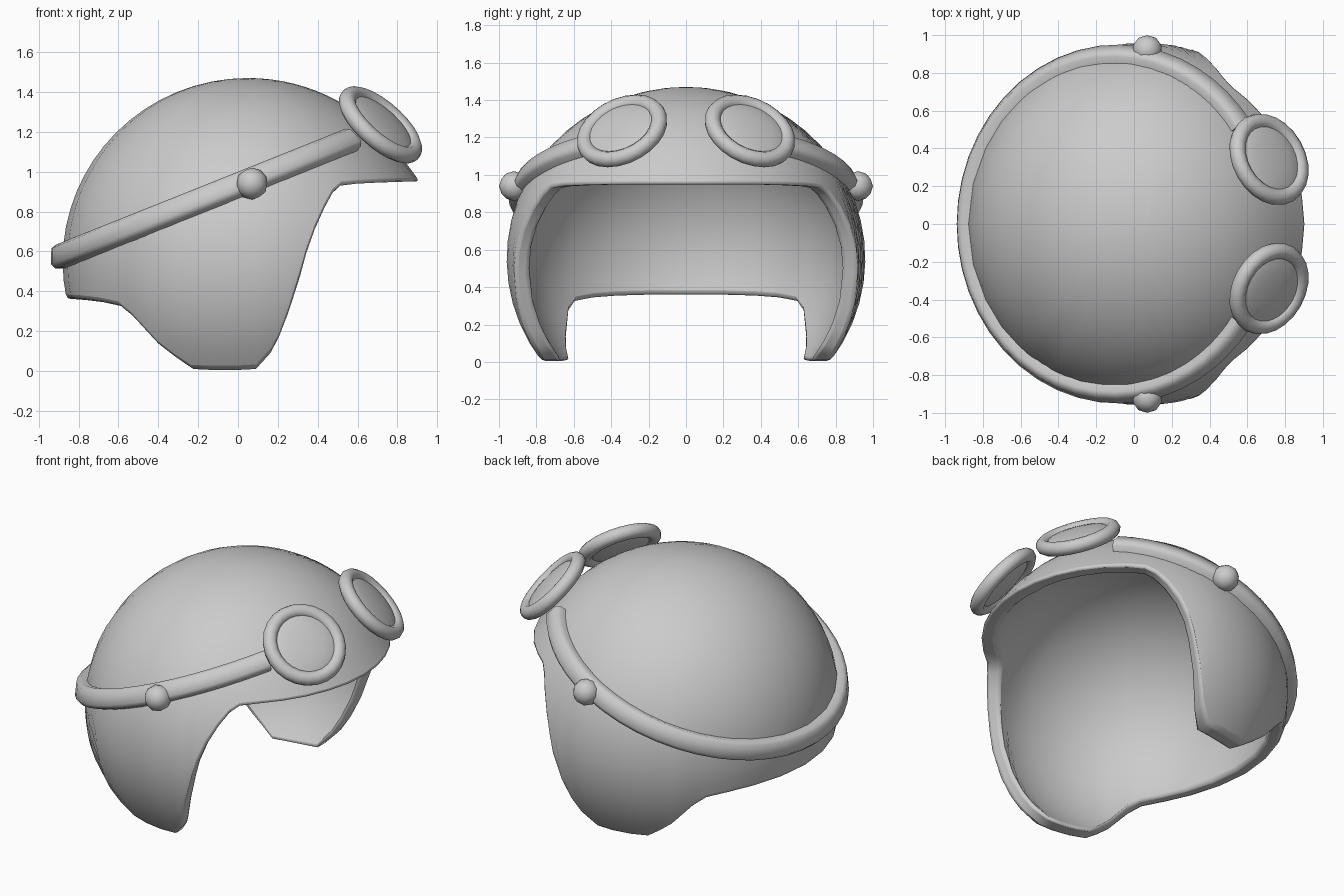
import bpy, bmesh, math
from mathutils import Vector

cube = bpy.data.objects.get("Cube")
if cube:
    bpy.data.objects.remove(cube, do_unlink=True)

grey = bpy.data.materials.new("plain grey")
grey.use_nodes = True
grey.diffuse_color = (0.6, 0.6, 0.6, 1)
grey.node_tree.nodes["Principled BSDF"].inputs["Base Color"].default_value = (0.6, 0.6, 0.6, 1)

CENTRE = Vector((0.05, 0, 0.55))
RADII = Vector((0.93, 0.96, 0.92))
THICK = 0.085


def on_dome(phi, theta, inset=0.0):
    """Point on the dome at an azimuth and an angle down from the top."""
    r = RADII - Vector((inset,) * 3)
    return CENTRE + Vector((r.x * math.sin(theta) * math.cos(phi),
                            r.y * math.sin(theta) * math.sin(phi),
                            r.z * math.cos(theta)))


def dome_normal(p):
    d = p - CENTRE
    return Vector([d[i] / RADII[i] ** 2 for i in range(3)]).normalized()


def finish(name, bm, angle=40):
    bmesh.ops.recalc_face_normals(bm, faces=bm.faces)
    mesh = bpy.data.meshes.new(name)
    bm.to_mesh(mesh)
    bm.free()
    mesh.materials.append(grey)
    obj = bpy.data.objects.new(name, mesh)
    bpy.context.collection.objects.link(obj)
    bpy.ops.object.select_all(action='DESELECT')
    obj.select_set(True)
    bpy.context.view_layer.objects.active = obj
    bpy.ops.object.shade_smooth_by_angle(angle=math.radians(angle))
    return obj


def bridge(bm, rings, closed):
    """Quads between successive vertex rows; closed joins each row's ends."""
    for a, b in zip(rings, rings[1:]):
        n = len(a)
        for i in range(n if closed else n - 1):
            j = (i + 1) % n
            bm.faces.new((a[i], a[j], b[j], b[i]))


# Helmet shell: meridians run down to a rim with brim, ear flaps and neck edge
half_rim = [(0, .95), (10, .95), (20, .95), (30, .948), (40, .945), (50, .94),
            (57, .93), (61, .89), (65, .81), (69, .70), (72, .58), (74, .46),
            (77, .29), (79.5, .17), (82, .09), (87, .01), (95, .005), (104, .005),
            (112, .01), (118, .07), (123, .13), (131, .27), (136, .325),
            (145, .345), (155, .355), (167, .36), (180, .36)]
rim = half_rim + [(360 - a, z) for a, z in half_rim[-2:0:-1]]
ROWS = 18
bm = bmesh.new()
rings = []
for inset, steps in ((0, range(1, ROWS + 1)), (THICK, range(ROWS, 0, -1))):
    for k in steps:
        ring = []
        for deg, z in rim:
            phi, t = math.radians(deg), k / ROWS
            end = math.acos((z - CENTRE.z) / (RADII.z - inset))
            p = on_dome(phi, end * t, inset)
            p.x += 0.025 * max(0, math.cos(phi)) * t ** 10
            ring.append(bm.verts.new(p))
        rings.append(ring)
bridge(bm, rings, True)
for ring, inset in ((rings[0], 0), (rings[-1], THICK)):
    pole = bm.verts.new(on_dome(0, 0, inset))
    for i in range(len(ring)):
        bm.faces.new((pole, ring[i], ring[(i + 1) % len(ring)]))
shell = finish("helmet_shell", bm, 50)
bevel = shell.modifiers.new("soft rim", 'BEVEL')
bevel.width = 0.022
bevel.segments = 2
bevel.limit_method = 'ANGLE'
bevel.angle_limit = math.radians(50)


# Goggle strap: rounded band following a tilted plane around the back
def strap_point(phi):
    lo, hi = 0.05, 2.2
    for _ in range(40):
        mid = (lo + hi) / 2
        p = on_dome(phi, mid)
        if p.z > 0.925 + 0.4 * p.x:
            lo = mid
        else:
            hi = mid
    return on_dome(phi, lo)


section = [(-.06, -.03), (-.06, .035), (-.04, .058), (.04, .058), (.06, .035), (.06, -.03)]
bm = bmesh.new()
rings = []
START, COUNT = 44, 40
for i in range(COUNT + 1):
    phi = math.radians(START + (360 - 2 * START) * i / COUNT)
    p = strap_point(phi)
    n = dome_normal(p)
    along = (strap_point(phi + 0.01) - strap_point(phi - 0.01)).normalized()
    up = n.cross(along).normalized()
    rings.append([bm.verts.new(p + up * u + n * v) for u, v in section])
bridge(bm, rings, True)
bm.faces.new(rings[0])
bm.faces.new(rings[-1])
finish("goggle_strap", bm, 60)

# Goggles and strap studs, one on each side
for side, label in ((1, "left"), (-1, "right")):
    axis = Vector((0.62, 0.35 * side, 0.70)).normalized()
    turn = axis.to_track_quat('Z', 'Y')
    spot = Vector((0.715, 0.342 * side, 1.235))

    bm = bmesh.new()
    rings = []
    for i in range(24):
        a = 2 * math.pi * i / 24
        ring = []
        for k in range(10):
            b = 2 * math.pi * k / 10
            r = 0.213 + 0.043 * math.cos(b)
            q = Vector((r * math.cos(a), r * math.sin(a), 0.043 * math.sin(b)))
            ring.append(bm.verts.new(spot + turn @ q))
        rings.append(ring)
    bridge(bm, rings + rings[:1], True)
    finish(label + "_goggle_ring", bm, 60)

    bm = bmesh.new()
    bmesh.ops.create_uvsphere(bm, u_segments=20, v_segments=10, radius=0.21)
    for v in bm.verts:
        v.co.z *= 0.2
        v.co = spot + turn @ v.co
    finish(label + "_goggle_lens", bm, 60)

    bm = bmesh.new()
    bmesh.ops.create_icosphere(bm, subdivisions=2, radius=0.08)
    bmesh.ops.translate(bm, verts=bm.verts, vec=(0.07, 0.92 * side, 0.94))
    finish(label + "_strap_stud", bm, 60)
